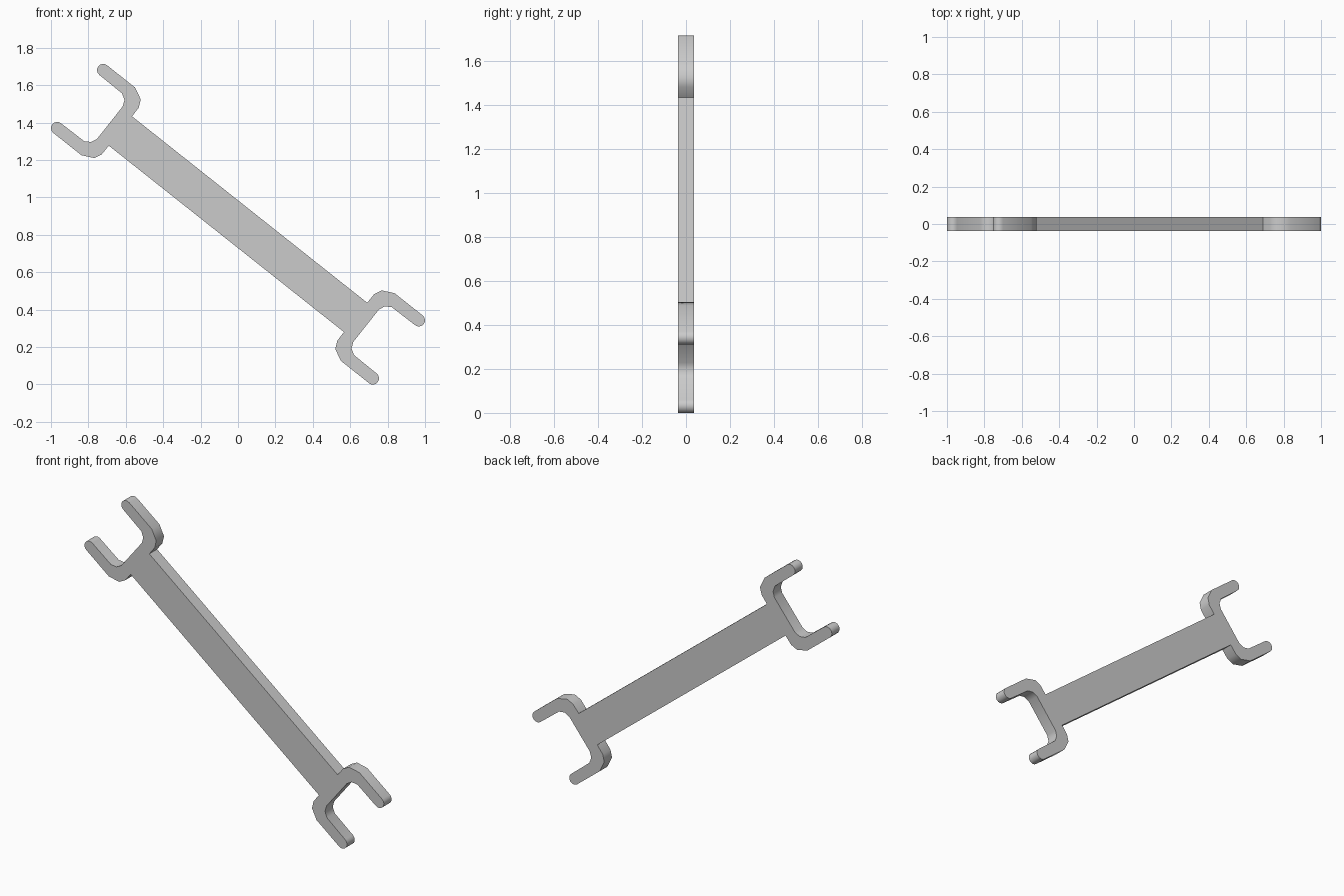
import bpy, bmesh
from math import radians, sin, cos
from mathutils import Matrix, Vector

if "Cube" in bpy.data.objects:
    bpy.data.objects.remove(bpy.data.objects["Cube"])

THICK = 0.074
TIP_U, TIP_V, TIP_R = 1.077, 0.198, 0.033

# Quarter outline: shaft edge, outside of jaw, rounded tip, inside of jaw
quarter = [(0.802, 0.1), (0.803, 0.159), (0.822, 0.2), (0.885, 0.231)]
for i in range(9):
    a = radians(90 - 22.5 * i)
    quarter.append((TIP_U + TIP_R * cos(a), TIP_V + TIP_R * sin(a)))
quarter += [(0.92, 0.163), (0.888, 0.143), (0.874, 0.11)]

# Mirror to one open end, then turn half round for the other
end = quarter + [(u, -v) for u, v in reversed(quarter)]
outline = end + [(-u, -v) for u, v in end]

# Flat profile extruded to thickness
bm = bmesh.new()
face = bm.faces.new([bm.verts.new((u, -THICK / 2, v)) for u, v in outline])
ext = bmesh.ops.extrude_face_region(bm, geom=[face])
bmesh.ops.translate(bm, vec=Vector((0, THICK, 0)),
                    verts=[g for g in ext["geom"] if isinstance(g, bmesh.types.BMVert)])
bmesh.ops.recalc_face_normals(bm, faces=bm.faces)

# Tilt the wrench and stand it on the ground
bm.transform(Matrix.Translation((0, 0, 0.858)) @ Matrix.Rotation(radians(38.4), 4, 'Y'))
low = min(v.co.z for v in bm.verts)
bmesh.ops.translate(bm, vec=Vector((0, 0, -low)), verts=bm.verts)

mesh = bpy.data.meshes.new("wrench")
bm.to_mesh(mesh)
bm.free()
wrench = bpy.data.objects.new("wrench", mesh)
bpy.context.collection.objects.link(wrench)

# Smooth the rounded rims, keep the flat sides crisp
bpy.context.view_layer.objects.active = wrench
wrench.select_set(True)
bpy.ops.object.shade_smooth_by_angle(angle=radians(50))
